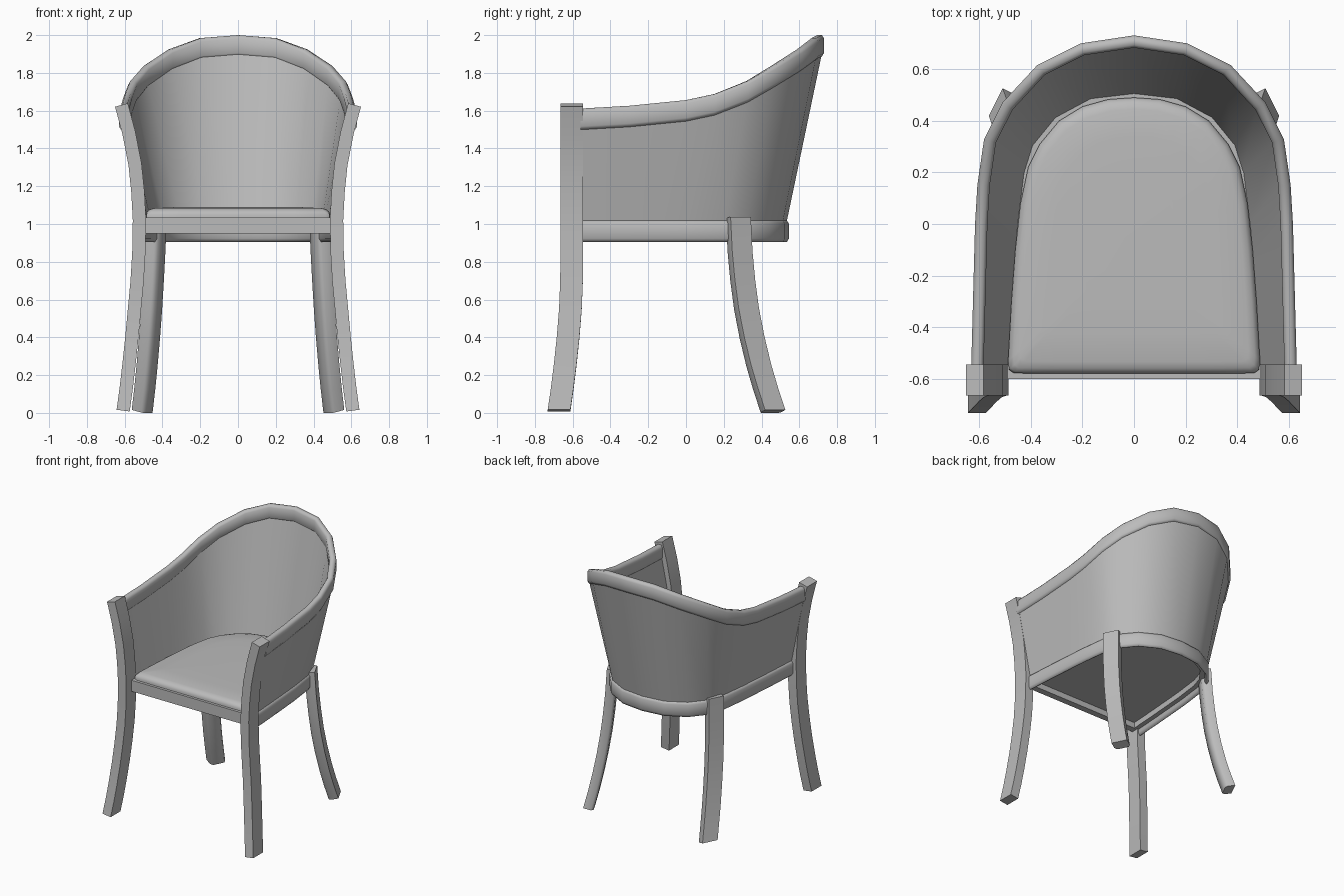
import bpy, bmesh, math
from mathutils import Vector

cube = bpy.data.objects.get("Cube")
if cube:
    bpy.data.objects.remove(cube, do_unlink=True)

GREY = (0.5, 0.5, 0.5, 1)
mat = bpy.data.materials.new("plain grey")
mat.use_nodes = True
mat.diffuse_color = GREY
mat.node_tree.nodes["Principled BSDF"].inputs["Base Color"].default_value = GREY


def finish(name, bm, angle=35):
    bmesh.ops.recalc_face_normals(bm, faces=bm.faces)
    mesh = bpy.data.meshes.new(name)
    bm.to_mesh(mesh)
    bm.free()
    mesh.materials.append(mat)
    ob = bpy.data.objects.new(name, mesh)
    bpy.context.collection.objects.link(ob)
    bpy.ops.object.select_all(action='DESELECT')
    ob.select_set(True)
    bpy.context.view_layer.objects.active = ob
    bpy.ops.object.shade_smooth_by_angle(angle=math.radians(angle))


def loft(name, rings, angle=35):
    """Skin a row of equal-length closed point rings and cap the ends."""
    bm = bmesh.new()
    rows = [[bm.verts.new(p) for p in r] for r in rings]
    n = len(rows[0])
    for a, b in zip(rows, rows[1:]):
        for i in range(n):
            j = (i + 1) % n
            bm.faces.new((a[i], a[j], b[j], b[i]))
    bm.faces.new(rows[0])
    bm.faces.new(rows[-1])
    finish(name, bm, angle)


def mirrored(half):
    """Half path from the centre back to the left front, made whole."""
    pts = [Vector(p) for p in half]
    return [Vector((-p.x, *p[1:])) for p in reversed(pts[1:])] + pts


def tangent(path, i):
    return (path[min(i + 1, len(path) - 1)] - path[max(i - 1, 0)]).normalized()


def offset(path, i, out, up):
    """Point i of a path moved outward in plan and upward."""
    t = tangent(path, i)
    return path[i] + Vector((-t.y, t.x, 0)).normalized() * out + Vector((0, 0, up))


def sweep(name, path, profile, angle=35):
    loft(name, [[offset(path, i, u, v) for u, v in profile] for i in range(len(path))], angle)


# Moulding with softened corners, swept round the back
def moulding(name, path, inner, outer, h):
    cut, low = .011, h - .018
    sweep(name, path, [(inner, -low), (inner + cut, -h), (outer - cut, -h), (outer, -low),
                       (outer, low), (outer - cut, h), (inner + cut, h), (inner, low)], 65)


# Legs: a section swept along a bowed path
def leg(name, path, wide, section, side, angle):
    path = [Vector(p) for p in path]
    a = Vector(wide).normalized()
    rings = []
    for i, p in enumerate(path):
        b = a.cross(tangent(path, i)).normalized()
        ring = [p + a * s + b * q for s, q in section]
        rings.append([Vector((v.x * side, v.y, v.z)) for v in ring])
    loft(name, rings, angle)


front_path = [(.608, -.672, .012), (.592, -.655, .13), (.578, -.64, .25), (.562, -.624, .4),
              (.548, -.612, .55), (.534, -.606, .7), (.525, -.605, .85), (.522, -.605, 1.02),
              (.53, -.605, 1.17), (.545, -.605, 1.315), (.577, -.605, 1.48), (.617, -.605, 1.63)]
front_section = [(.06, .035), (.06, -.035), (-.06, -.035), (-.06, .035)]
back_path = [(.507, .458, .008), (.493, .418, .13), (.481, .383, .25), (.468, .347, .4),
             (.457, .318, .55), (.448, .298, .7), (.44, .284, .85), (.432, .275, 1.035)]
# flat outside, softened corners inside
back_section = [(.06, .033), (.06, -.022), (.044, -.04), (-.044, -.04), (-.06, -.022), (-.06, .033)]
for side, label in ((1, "left"), (-1, "right")):
    leg("front_leg_" + label, front_path, (0, 1, 0), front_section, side, 35)
    leg("back_leg_" + label, back_path, (-.056, .112, 0), back_section, side, 55)

# Curved rails at the top and bottom of the back
top = mirrored([(0, .707, 1.944), (.2, .677, 1.928), (.36, .597, 1.868), (.49, .457, 1.78),
                (.558, .322, 1.70), (.583, .15, 1.632), (.592, 0, 1.60),
                (.6, -.3, 1.57), (.607, -.56, 1.555)])
base = mirrored([(0, .515, .962), (.17, .495, .962), (.31, .42, .962), (.4, .31, .962),
                 (.435, .2, .962), (.46, 0, .962), (.472, -.15, .962),
                 (.487, -.35, .962), (.5, -.56, .962)])
moulding("top_rail", top, -.024, .024, .056)
moulding("seat_rail", base, 0, .03, .057)

# Curved back panel, flaring straight up into the top rail
loft("back_panel", [[offset(base, i, -.016, .04), offset(base, i, .016, .04),
                     offset(top, i, .014, -.035), offset(top, i, -.017, -.035)]
                    for i in range(len(base))])

# Seat frame: a band round the sides and back, and a bar across the front
sweep("seat_frame", base, [(-.035, -.012), (.005, -.012), (.005, .068), (-.035, .068)])
bm = bmesh.new()
bmesh.ops.create_cube(bm, size=1)
for v in bm.verts:
    v.co = Vector((v.co.x * 1.0, v.co.y * .05 - .575, v.co.z * .085 + .9925))
finish("front_rail", bm)

# Seat board
loft("seat_board", [[Vector((p.x, p.y, z)) for p in base] for z in (.995, 1.032)])

# Cushion with a rounded edge and a slight crown
outline = mirrored([(0, .49, 0), (.1, .483, 0), (.2, .455, 0), (.29, .4, 0), (.365, .31, 0),
                    (.41, .22, 0), (.44, .08, 0), (.46, -.1, 0), (.475, -.3, 0),
                    (.488, -.53, 0), (.484, -.565, 0), (.465, -.578, 0), (.3, -.58, 0)])
middle = -.04
edge = [(0, 1.028), (0, 1.05), (.006, 1.065), (.02, 1.077), (.045, 1.084), (.15, 1.089), (.3, 1.091)]
rings = []
for inset, z in edge:
    rings.append([Vector((p.x * (1 - inset / .49), middle + (p.y - middle) * (1 - inset / .53), z))
                  for p in outline])
loft("seat_cushion", rings)
